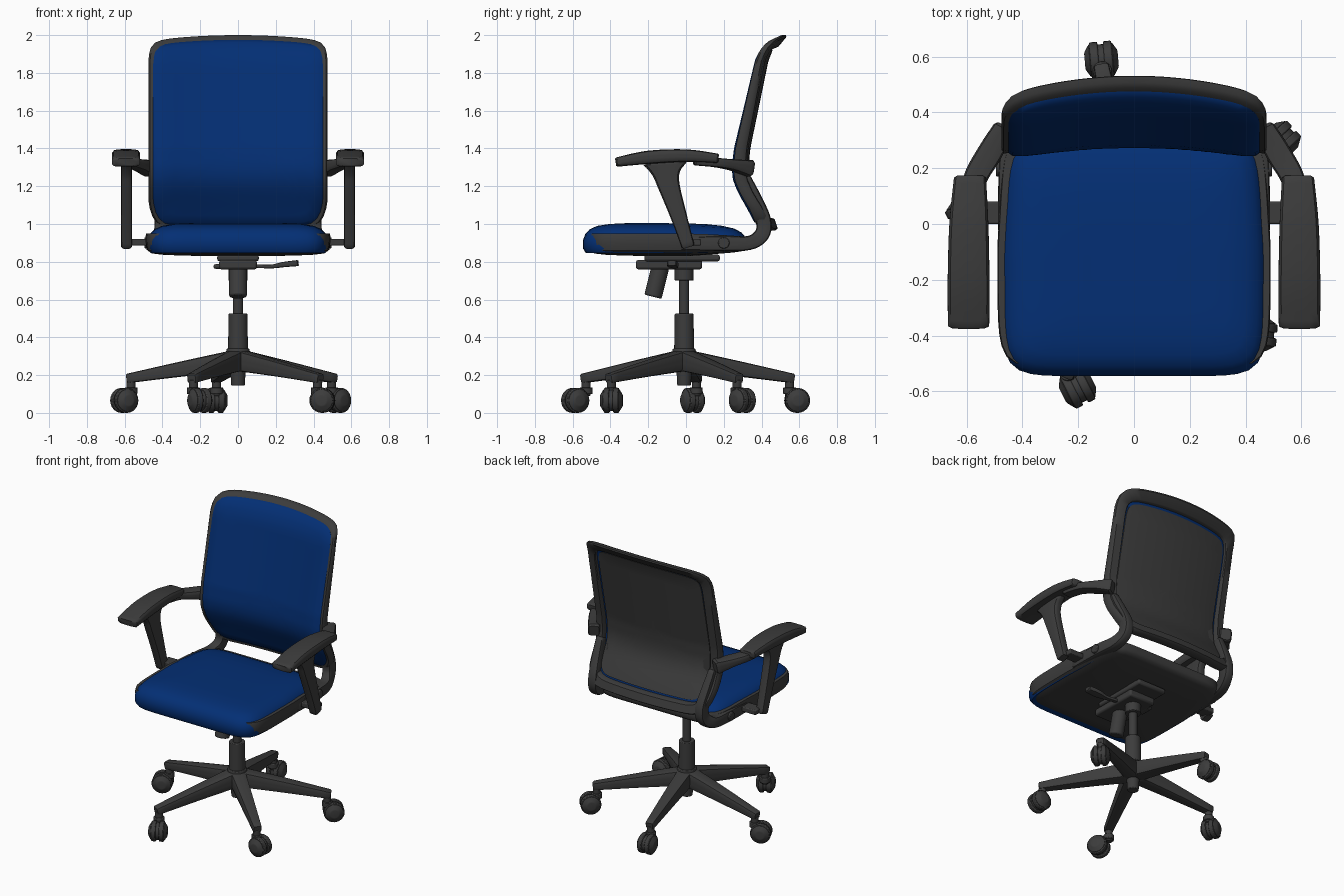
import bpy, bmesh, math
from mathutils import Vector, Matrix

if "Cube" in bpy.data.objects:
    bpy.data.objects.remove(bpy.data.objects["Cube"])


def material(name, rgb):
    m = bpy.data.materials.new(name)
    m.use_nodes = True
    m.diffuse_color = (*rgb, 1)
    node = m.node_tree.nodes["Principled BSDF"]
    node.inputs["Base Color"].default_value = (*rgb, 1)
    node.inputs["Roughness"].default_value = 0.7
    return m


BLUE = material("blue fabric", (0.001, 0.028, 0.175))
GREY = material("dark grey plastic", (0.045, 0.045, 0.045))


def finish(name, bm, mat=GREY, mirror=False, bevel=0):
    bmesh.ops.recalc_face_normals(bm, faces=bm.faces)
    me = bpy.data.meshes.new(name)
    bm.to_mesh(me)
    bm.free()
    me.materials.append(mat)
    me.shade_smooth()
    me.set_sharp_from_angle(angle=math.radians(40))
    ob = bpy.data.objects.new(name, me)
    bpy.context.scene.collection.objects.link(ob)
    if bevel:
        mod = ob.modifiers.new("bevel", 'BEVEL')
        mod.width, mod.segments = bevel, 2
    if mirror:
        ob.modifiers.new("mirror", 'MIRROR')


def loft(bm, rings, closed=False):
    """Skin a list of point rings; cap the ends unless closed."""
    vs = [[bm.verts.new(p) for p in r] for r in rings]
    n = len(vs[0])
    for a, b in zip(vs, vs[1:] + ([vs[0]] if closed else [])):
        for i in range(n):
            j = (i + 1) % n
            bm.faces.new((a[i], a[j], b[j], b[i]))
    if not closed:
        bm.faces.new(vs[0])
        bm.faces.new(vs[-1])


def rounded(a, b, power, count):
    """Rounded rectangle of half sizes a, b."""
    pts = []
    for i in range(count):
        t = 2 * math.pi * (i + 0.5) / count
        c, s = math.cos(t), math.sin(t)
        r = (abs(c) ** power + abs(s) ** power) ** (-1 / power)
        pts.append((a * r * c, b * r * s))
    return pts


def sweep(bm, path, side=None, power=5, steps=5):
    """Smooth sweep of a soft rectangle along (point, width, height) stations."""
    data = [Vector((*p, w, h)) for p, w, h in path]
    data = [data[0]] + data + [data[-1]]
    st = []
    for k in range(1, len(data) - 2):
        p0, p1, p2, p3 = data[k - 1:k + 3]
        for i in range(steps):
            t = i / steps
            st.append(0.5 * (2 * p1 + (p2 - p0) * t + (2 * p0 - 5 * p1 + 4 * p2 - p3) * t * t
                             + (3 * p1 - p0 - 3 * p2 + p3) * t ** 3))
    st.append(data[-1])
    rings = []
    for i, s in enumerate(st):
        tan = (st[min(i + 1, len(st) - 1)] - st[max(i - 1, 0)]).to_3d().normalized()
        u = Vector(side) if side else tan.cross(Vector((0, 0, 1))).normalized()
        v = u.cross(tan).normalized()
        ring = lambda f, e: [s.to_3d() + tan * e + u * x * f + v * y * f
                             for x, y in rounded(s[3] / 2, s[4] / 2, power, 20)]
        lip = min(s[3], s[4]) * 0.15
        if i == 0:
            rings.append(ring(0.8, -lip))
        rings.append(ring(1, 0))
        if i == len(st) - 1:
            rings.append(ring(0.8, lip))
    loft(bm, rings)


def bar(name, path, side=None, mirror=False):
    bm = bmesh.new()
    sweep(bm, path, side)
    finish(name, bm, GREY, mirror)


def tube(bm, p, q, r1, r2=None, seg=24):
    p, q = Vector(p), Vector(q)
    rot = (q - p).to_track_quat('Z', 'Y').to_matrix().to_4x4()
    bmesh.ops.create_cone(bm, cap_ends=True, segments=seg, radius1=r1, radius2=r1 if r2 is None else r2,
                          depth=(q - p).length, matrix=Matrix.Translation((p + q) / 2) @ rot)


def box(bm, centre, size):
    bmesh.ops.create_cube(bm, size=1, matrix=Matrix.Translation(centre) @ Matrix.Diagonal((*size, 1)))


# Backrest: every layer follows one curved sheet with a lumbar bulge and a top lip
SPINE = [(0.95, 0.42), (1.07, 0.385), (1.16, 0.333), (1.23, 0.303), (1.3, 0.295), (1.4, 0.306),
         (1.87, 0.413), (1.93, 0.44), (2.0, 0.495)]


def spine(z):
    z = min(max(z, SPINE[0][0]), SPINE[-1][0])
    for (a, ya), (b, yb) in zip(SPINE, SPINE[1:]):
        if z <= b:
            return ya + (yb - ya) * (z - a) / (b - a)


def back_ring(inset, depth):
    ring = []
    for x, h in rounded(0.475 - inset, 0.517 - inset, 14, 128):
        z = 1.483 + h
        x *= 1 - 0.1 * max(0, (1.15 - z) / 0.18) ** 2
        bend = (x / 0.47) ** 2
        z -= 0.03 * bend * max(0, h / 0.517)
        thick = 1.25 - 0.6 * (z - 1) + 1.2 * max(0, z - 1.9)
        ring.append((x, spine(z) - 0.045 * bend + depth * thick, z))
    return ring


def back_part(name, layers, mat, closed=False):
    bm = bmesh.new()
    loft(bm, [back_ring(i, d) for i, d in layers], closed)
    finish(name, bm, mat)


middle = [0.14 + 0.04 * k for k in range(9)]
back_part("back_frame", [(0.03, 0), (0.008, 0), (0, 0.015), (0, 0.045), (0.01, 0.058),
                         (0.06, 0.058), (0.065, 0.05), (0.065, 0.02), (0.03, 0.015)], GREY, True)
back_part("back_cushion", [(i, 0.026) for i in reversed(middle)]
          + [(0.08, 0.026), (0.025, 0.015), (0.025, 0), (0.04, -0.012), (0.08, -0.02)]
          + [(i, -0.022) for i in middle], BLUE)
back_part("back_panel", [(0.08, 0.02), (0.08, 0.032)] + [(i, 0.034) for i in middle], GREY)


# Seat: padded cushion on a deep-sided pan, narrowing and thinning to the rear
def seat_part(name, mat, cy, a, b, power, rear, layers):
    bm = bmesh.new()
    rings = []
    for inset, z in layers:
        ring = []
        for x, y in rounded(a - inset, b - inset, power, 96):
            back, front = max(0, y / b), max(0, -y / b)
            lift = 0.04 * max(0, 0.92 - z) / 0.08 - 0.02
            ring.append((x * (1 - 0.05 * back - rear * back ** 6 - 0.04 * front ** 4), y + cy,
                         z + lift * back ** 2))
        rings.append(ring)
    loft(bm, rings)
    finish(name, bm, mat)


seat_part("seat_cushion", BLUE, -0.108, 0.478, 0.437, 9, 0.04,
          [(0.06, 0.846), (0.015, 0.846), (0, 0.87), (0, 0.915), (0.012, 0.947), (0.035, 0.972),
           (0.075, 0.99), (0.14, 1.0), (0.22, 1.004), (0.3, 1.004), (0.38, 1.004)])
seat_part("seat_pan", GREY, -0.083, 0.486, 0.433, 10, 0.06,
          [(0.02, 0.95), (0, 0.95), (-0.004, 0.93), (-0.002, 0.89), (0.006, 0.86), (0.03, 0.844),
           (0.1, 0.836), (0.3, 0.83)])

# Curved supports joining the backrest to the seat sides
bar("back_support", [((0.43, 0.31, 1.24), 0.05, 0.07), ((0.42, 0.365, 1.12), 0.06, 0.085),
                     ((0.41, 0.41, 1.02), 0.065, 0.08), ((0.415, 0.402, 0.945), 0.065, 0.08),
                     ((0.435, 0.335, 0.9), 0.07, 0.075), ((0.455, 0.2, 0.898), 0.06, 0.08),
                     ((0.46, -0.02, 0.895), 0.055, 0.07)], side=(1, 0, 0), mirror=True)
bm = bmesh.new()
tube(bm, (0.46, 0.2, 0.9), (0.495, 0.2, 0.9), 0.03)
finish("pivot_cap", bm, mirror=True, bevel=0.005)

# Armrests
bar("arm_pad", [((0.593, -0.365, 1.328), 0.148, 0.05), ((0.593, -0.2, 1.353), 0.15, 0.07),
                ((0.592, 0, 1.362), 0.14, 0.066), ((0.588, 0.165, 1.348), 0.115, 0.05)],
    side=(1, 0, 0), mirror=True)
bar("arm_post", [((0.59, -0.11, 1.32), 0.06, 0.23), ((0.59, -0.105, 1.27), 0.06, 0.15),
                 ((0.59, -0.09, 1.2), 0.06, 0.115), ((0.59, -0.035, 1.03), 0.06, 0.085),
                 ((0.59, 0.01, 0.885), 0.058, 0.07)], side=(1, 0, 0), mirror=True)
bar("arm_link", [((0.59, 0.05, 1.335), 0.08, 0.05), ((0.57, 0.16, 1.325), 0.085, 0.05),
                 ((0.52, 0.25, 1.312), 0.09, 0.06), ((0.47, 0.335, 1.295), 0.08, 0.09)], mirror=True)
bm = bmesh.new()
box(bm, (0.52, 0.04, 0.903), (0.14, 0.08, 0.034))
finish("arm_bracket", bm, mirror=True, bevel=0.006)

# Tilt mechanism, tension knob and height lever
bm = bmesh.new()
box(bm, (0, -0.09, 0.785), (0.2, 0.35, 0.05))
box(bm, (0, -0.02, 0.82), (0.22, 0.4, 0.035))
box(bm, (-0.09, -0.02, 0.775), (0.08, 0.1, 0.025))
finish("tilt_mechanism", bm, bevel=0.012)
bm = bmesh.new()
tube(bm, (0, -0.175, 0.615), (0, -0.135, 0.775), 0.047)
finish("tension_knob", bm, bevel=0.008)
bar("height_lever", [((0.05, -0.05, 0.78), 0.025, 0.02), ((0.17, -0.06, 0.775), 0.03, 0.02),
                     ((0.24, -0.07, 0.785), 0.06, 0.028), ((0.315, -0.075, 0.793), 0.05, 0.032)])

# Gas column and hub
bm = bmesh.new()
for z0, z1, r0, r1 in [(0.7, 0.77, 0.05, 0.05), (0.5, 0.72, 0.027, 0.027), (0.3, 0.525, 0.053, 0.05),
                       (0.22, 0.34, 0.08, 0.06), (0.145, 0.25, 0.036, 0.042)]:
    tube(bm, (0, -0.01, z0), (0, -0.01, z1), r0, r1)
finish("gas_column", bm, bevel=0.004)

# Five legs, each with a swivelled twin-wheel caster
legs, stems, wheels = bmesh.new(), bmesh.new(), bmesh.new()
casters = [(95, 0.045), (205, 0.045), (297, 0.07), (355, 0.03), (42, 0.045)]
for k, (swivel, reach) in enumerate(casters):
    ang = math.radians(101.5 + 72 * k)
    d = Vector((math.cos(ang), math.sin(ang), 0))
    at = lambda r, z: d * r + Vector((0, -0.01, z))
    sweep(legs, [(at(0.03, 0.275), 0.1, 0.11), (at(0.3, 0.232), 0.08, 0.08),
                 (at(0.585, 0.183), 0.056, 0.05)], power=6)
    tube(stems, at(0.57, 0.09), at(0.57, 0.175), 0.024)
    # caster trails behind its stem
    ang = math.radians(swivel)
    trail = Vector((math.cos(ang), math.sin(ang), 0))
    axle = Vector((-trail.y, trail.x, 0))
    hub = at(0.565, 0.066) + trail * reach
    tube(stems, hub - axle * 0.02, hub + axle * 0.02, 0.056)
    tube(stems, at(0.57, 0.1), at(0.57, 0.135), 0.034)
    for s in (-1, 1):
        tube(wheels, hub + axle * s * 0.01, hub + axle * s * 0.04, 0.066)
        tube(wheels, hub + axle * s * 0.04, hub + axle * s * 0.06, 0.062, 0.03)
finish("star_base_legs", legs)
finish("caster_stems", stems, bevel=0.004)
finish("caster_wheels", wheels, bevel=0.005)
